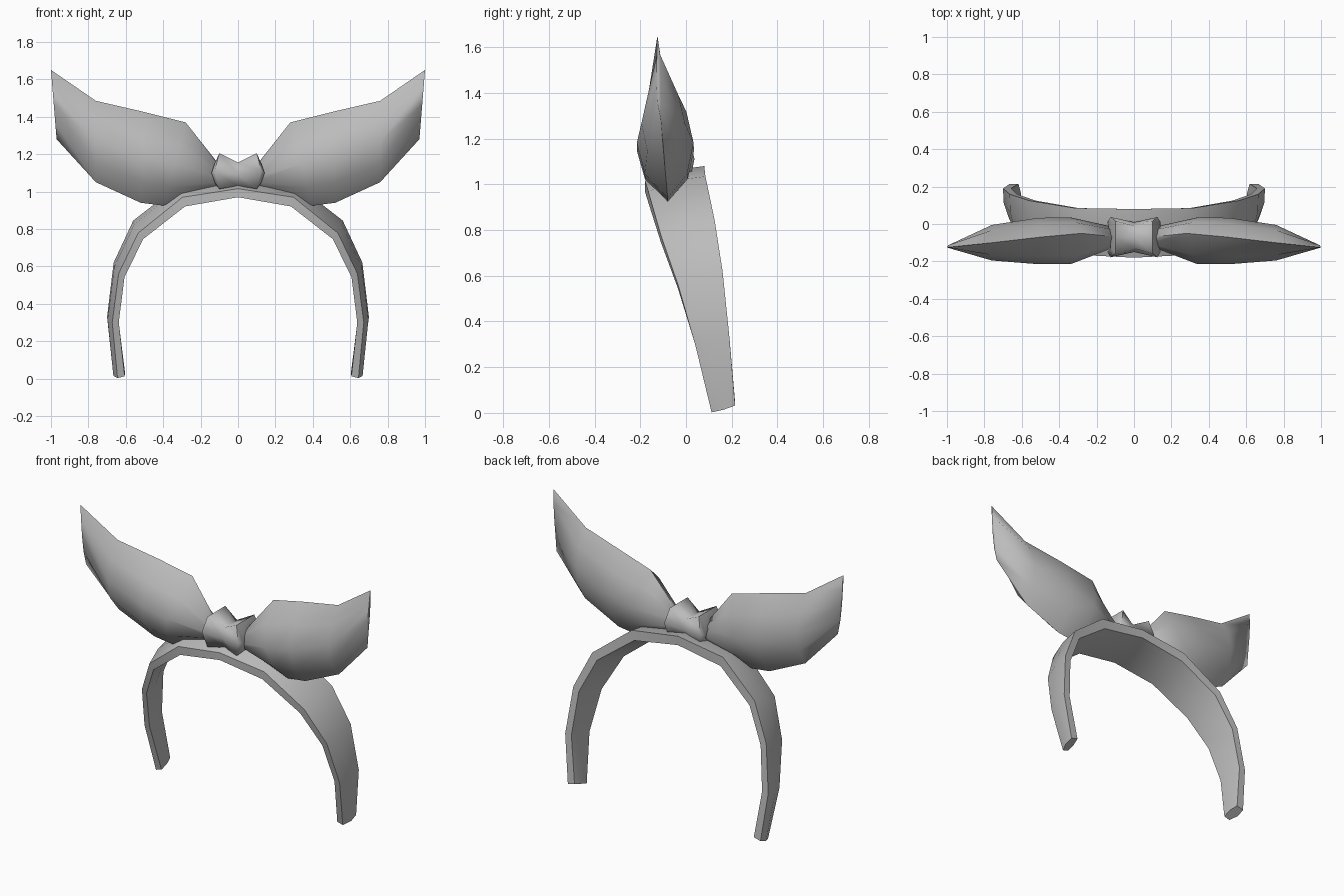
import bpy, bmesh, math

if "Cube" in bpy.data.objects:
    bpy.data.objects.remove(bpy.data.objects["Cube"])

grey = bpy.data.materials.new("soft grey")
grey.diffuse_color = (0.5, 0.5, 0.5, 1)
grey.use_nodes = True
grey.node_tree.nodes["Principled BSDF"].inputs["Base Color"].default_value = grey.diffuse_color


def loft(name, rings, angle=60):
    """Skin a list of equal-length point rings, cap both ends, shade smooth."""
    bm = bmesh.new()
    loops = [[bm.verts.new(p) for p in ring] for ring in rings]
    n = len(loops[0])
    for a, b in zip(loops, loops[1:]):
        for i in range(n):
            j = (i + 1) % n
            bm.faces.new((a[i], a[j], b[j], b[i]))
    bm.faces.new(loops[0][::-1])
    bm.faces.new(loops[-1])
    bmesh.ops.remove_doubles(bm, verts=bm.verts, dist=0.0005)
    bmesh.ops.recalc_face_normals(bm, faces=bm.faces)
    me = bpy.data.meshes.new(name)
    bm.to_mesh(me)
    bm.free()
    me.materials.append(grey)
    ob = bpy.data.objects.new(name, me)
    bpy.context.collection.objects.link(ob)
    bpy.context.view_layer.objects.active = ob
    ob.select_set(True)
    bpy.ops.object.shade_smooth_by_angle(angle=math.radians(angle))
    ob.select_set(False)
    return ob


def flip(points):
    return [(-x, y, z) for x, y, z in points]


# Headband: inner and outer (x, z) of the front edge, front y, back y,
# and the (x, z) shift of the wider back edge
stations = [
    ((0.00, 0.96), (0.00, 1.025), -0.18, 0.08, (0.00, 0.055)),
    ((0.28, 0.91), (0.30, 0.98), -0.165, 0.085, (0.015, 0.055)),
    ((0.50, 0.74), (0.54, 0.785), -0.11, 0.125, (0.02, 0.06)),
    ((0.60, 0.54), (0.645, 0.565), -0.035, 0.16, (0.02, 0.055)),
    ((0.63, 0.30), (0.68, 0.30), 0.04, 0.19, (0.02, 0.03)),
    ((0.598, 0.015), (0.652, 0.00), 0.112, 0.215, (0.012, 0.032)),
]


def band_ring(inner, outer, yf, yb, shift):
    (ix, iz), (ox, oz), (sx, sz) = inner, outer, shift
    w = yb - yf
    ex, ez = (ox - ix) * 0.15, (oz - iz) * 0.15

    def at(x, z, t):
        return (x + sx * t, yf + w * t, z + sz * t)

    return [at(ix + ex, iz + ez, 0), at(ox - ex, oz - ez, 0),
            at(ox + ex, oz + ez, 0.5), at(ox, oz, 1),
            at(ix + ex, iz + ez, 1), at(ix, iz, 0.5)]


right = [band_ring(*s) for s in stations]
loft("headband", [flip(r) for r in right[:0:-1]] + right, 50)

# Bow loops: top (x, z), bottom (x, z), rim y at top and bottom, front y, back y
columns = [
    ((0.09, 1.13), (0.09, 1.03), -0.07, -0.07, -0.12, -0.02),
    ((0.28, 1.37), (0.40, 0.925), -0.05, -0.08, -0.215, 0.035),
    ((0.50, 1.425), (0.52, 0.94), -0.07, -0.08, -0.215, 0.033),
    ((0.76, 1.485), (0.76, 1.05), -0.10, -0.09, -0.195, -0.005),
    ((1.00, 1.65), (0.97, 1.28), -0.125, -0.11, -0.130, -0.110),
]


def loop_ring(top, bot, yt, yb, front, back):
    def at(t, y=None, k=1.0):
        rim = yb + (yt - yb) * t
        return (bot[0] + (top[0] - bot[0]) * t,
                rim if y is None else rim + (y - rim) * k,
                bot[1] + (top[1] - bot[1]) * t)

    return [at(0), at(0.22, front, 0.75), at(0.5, front), at(0.78, front, 0.7),
            at(1), at(0.78, back, 0.7), at(0.5, back), at(0.22, back, 0.75)]


rings = [loop_ring(*c) for c in columns]
loft("right_bow_loop", rings, 75)
loft("left_bow_loop", [flip(r) for r in rings], 75)


# Knot: pinched in the middle, flared toward both sides
def knot_ring(x_corner, x_side, y0, y1, z0, z1):
    ym, zm = (y0 + y1) / 2, (z0 + z1) / 2
    return [(x_corner, y0 + 0.02, z0), (x_corner, ym, z0 - 0.005),
            (x_corner, y1 - 0.02, z0), (x_side, y1, zm),
            (x_corner, y1 - 0.02, z1), (x_corner, ym, z1),
            (x_corner, y0 + 0.02, z1), (x_side, y0, zm)]


half = [knot_ring(0.0, 0.0, -0.15, 0.01, 1.03, 1.155),
        knot_ring(0.10, 0.125, -0.178, 0.037, 1.015, 1.205),
        knot_ring(0.125, 0.142, -0.15, 0.01, 1.05, 1.15)]
loft("knot", [flip(r) for r in half[:0:-1]] + half, 75)
